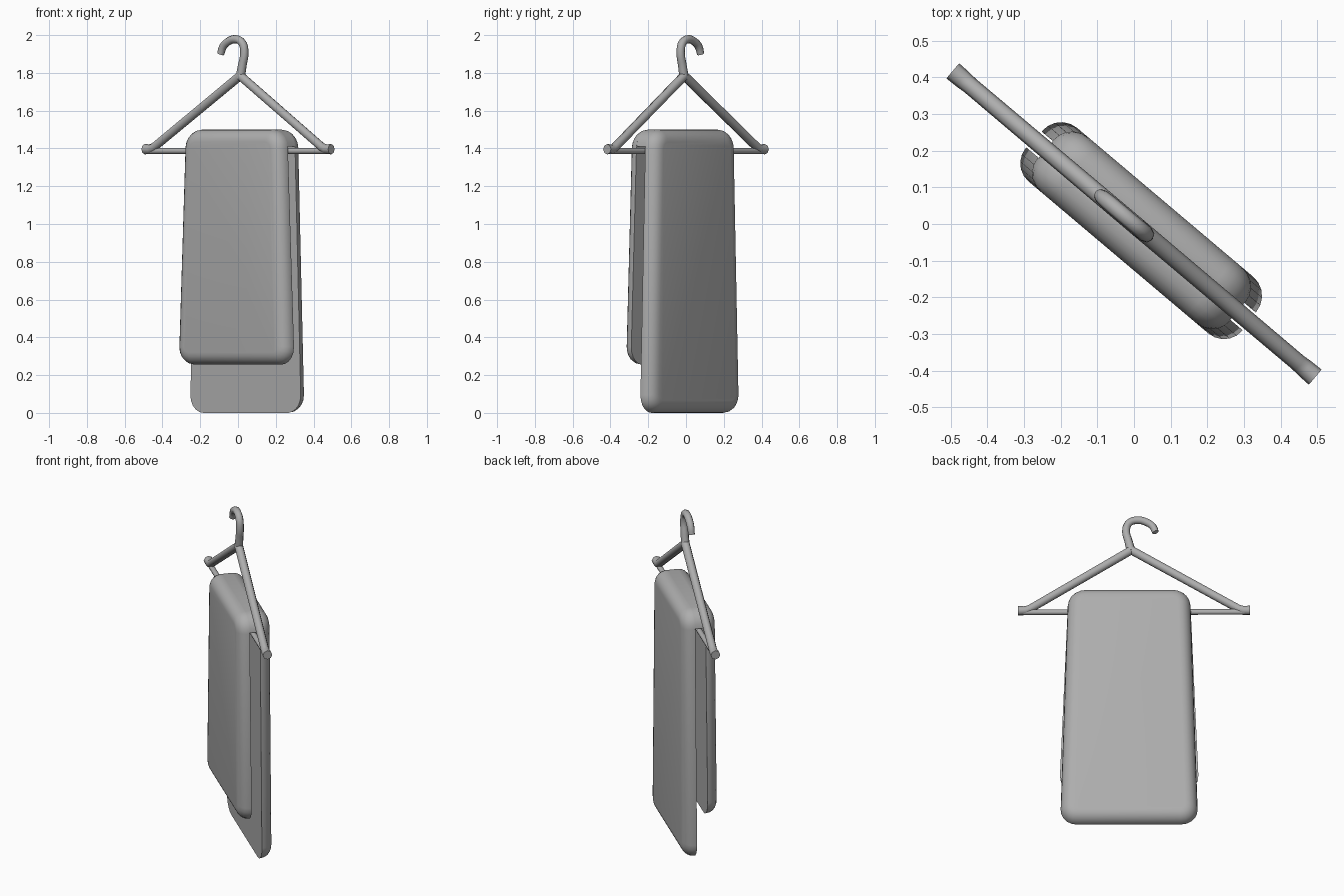
import bpy, bmesh, math
from mathutils import Vector

if "Cube" in bpy.data.objects:
    bpy.data.objects.remove(bpy.data.objects["Cube"])

TURN = math.radians(-40.2)   # whole model is turned about z
TOP, SLOT = 1.5, 1.41        # towel top and underside of its fold
GAP = 0.03                   # half gap between the hanging panels
MID = 0.027                  # towel centre along the bar

grey = bpy.data.materials.new("plain_grey")
grey.use_nodes = True
grey.diffuse_color = (0.42, 0.42, 0.42, 1)
grey.node_tree.nodes["Principled BSDF"].inputs["Base Color"].default_value = (0.42, 0.42, 0.42, 1)


def finish(obj, angle):
    obj.data.materials.clear()
    obj.data.materials.append(grey)
    obj.rotation_euler.z = TURN
    bpy.ops.object.select_all(action='DESELECT')
    obj.select_set(True)
    bpy.context.view_layer.objects.active = obj
    bpy.ops.object.shade_smooth_by_angle(angle=math.radians(angle))


def slab(name, inner, outer, bottom, half_bottom, soft=0.0, cut=None):
    """Tapered upright slab with rounded corners and a soft outer rim."""
    bm = bmesh.new()
    corners = [(-half_bottom, bottom), (half_bottom, bottom), (0.34, TOP), (-0.34, TOP)]
    face = bm.faces.new([bm.verts.new((MID + u, inner, z)) for u, z in corners])
    moved = bmesh.ops.extrude_face_region(bm, geom=[face])["geom"]
    for v in moved:
        if isinstance(v, bmesh.types.BMVert):
            v.co.y = outer
    bmesh.ops.recalc_face_normals(bm, faces=bm.faces)
    across = [e for e in bm.edges if abs(e.verts[0].co.y - e.verts[1].co.y) > 0.01]
    bmesh.ops.bevel(bm, geom=across, offset=0.095, segments=5, profile=0.5, affect='EDGES')
    if soft:
        rim = [e for e in bm.edges if all(abs(v.co.y - outer) < 1e-4 for v in e.verts)]
        bmesh.ops.bevel(bm, geom=rim, offset=soft, segments=5, profile=0.5, affect='EDGES')
    if cut:
        bmesh.ops.bisect_plane(bm, geom=bm.verts[:] + bm.edges[:] + bm.faces[:],
                               plane_co=(0, 0, cut), plane_no=(0, 0, 1), clear_inner=True)
        bmesh.ops.holes_fill(bm, edges=[e for e in bm.edges if e.is_boundary])
    bmesh.ops.recalc_face_normals(bm, faces=bm.faces)
    mesh = bpy.data.meshes.new(name)
    bm.to_mesh(mesh)
    bm.free()
    obj = bpy.data.objects.new(name, mesh)
    bpy.context.collection.objects.link(obj)
    finish(obj, 35)


def tube(name, points, smooth=False):
    """Round rod through (along, height, radius) points."""
    curve = bpy.data.curves.new(name, 'CURVE')
    curve.dimensions = '3D'
    curve.bevel_depth = 1.0
    curve.bevel_resolution = 2
    curve.use_fill_caps = True
    curve.resolution_u = 4
    spline = curve.splines.new('BEZIER' if smooth else 'POLY')
    pts = spline.bezier_points if smooth else spline.points
    pts.add(len(points) - 1)
    for p, (u, z, r) in zip(pts, points):
        p.co = (u, 0, z) if smooth else (u, 0, z, 1)
        p.radius = r
        if smooth:
            p.handle_left_type = p.handle_right_type = 'AUTO'
    temp = bpy.data.objects.new(name + "_path", curve)
    bpy.context.collection.objects.link(temp)
    bpy.context.view_layer.update()
    mesh = bpy.data.meshes.new_from_object(temp.evaluated_get(bpy.context.evaluated_depsgraph_get()))
    bpy.data.objects.remove(temp)
    obj = bpy.data.objects.new(name, mesh)
    bpy.context.collection.objects.link(obj)
    finish(obj, 50)


# Towel: short front panel, long back panel and the fold over the bar
slab("towel_front_panel", -GAP, -0.097, 0.255, 0.39, soft=0.065)
slab("towel_back_panel", GAP, 0.1, 0.0, 0.385, soft=0.068)
slab("towel_fold", -GAP, GAP, 0.0, 0.385, cut=SLOT)

# Hanger: sloping arms with level tips, bar and hook
for side, name in ((-1, "hanger_right_arm"), (1, "hanger_left_arm")):
    tube(name, [(0.015, 1.785, 0.025), (side * 0.585, 1.405, 0.024),
                (side * 0.61, 1.396, 0.026), (side * 0.647, 1.396, 0.027)])
tube("hanger_bar", [(-0.62, 1.386, 0.016), (0.62, 1.386, 0.016)])
tube("hanger_hook", [(0.015, 1.775, 0.025), (0.03, 1.84, 0.023), (0.044, 1.91, 0.022),
                     (0.028, 1.96, 0.022), (-0.02, 1.978, 0.022), (-0.075, 1.962, 0.022),
                     (-0.106, 1.935, 0.021), (-0.12, 1.9, 0.019)], smooth=True)
